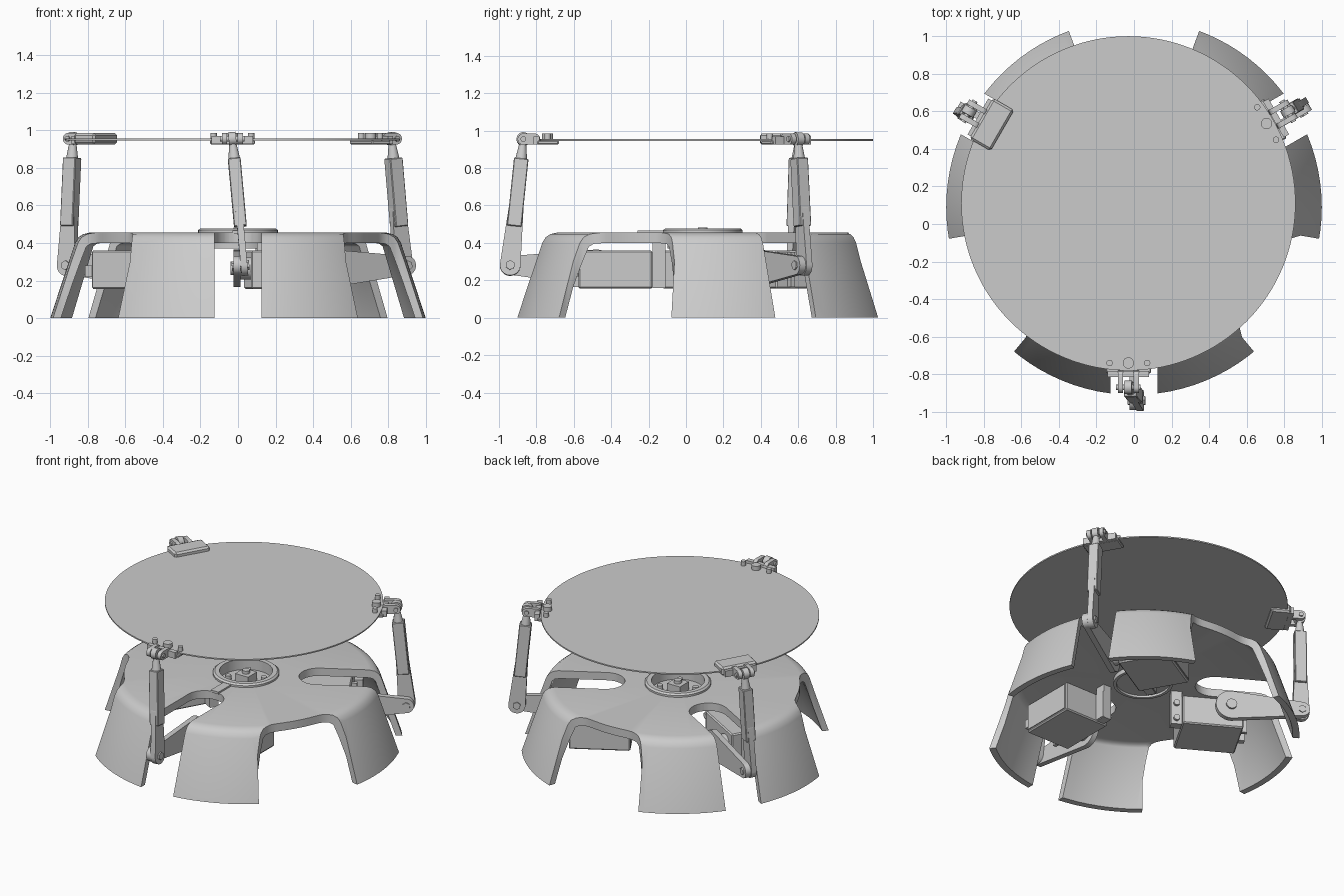
import bpy, bmesh
from math import sin, cos, pi, radians
from mathutils import Vector, Matrix

cube = bpy.data.objects.get("Cube")
if cube:
    bpy.data.objects.remove(cube, do_unlink=True)

grey = bpy.data.materials.new("light grey")
grey.use_nodes = True
grey.diffuse_color = (0.6, 0.6, 0.6, 1)
grey.node_tree.nodes["Principled BSDF"].inputs["Base Color"].default_value = (0.6, 0.6, 0.6, 1)


def finish(name, bm, M=Matrix(), smooth=True):
    bmesh.ops.recalc_face_normals(bm, faces=bm.faces)
    me = bpy.data.meshes.new(name)
    bm.to_mesh(me)
    bm.free()
    me.transform(M)
    me.materials.append(grey)
    me.shade_smooth() if smooth else me.shade_flat()
    me.set_sharp_from_angle(angle=radians(32))
    ob = bpy.data.objects.new(name, me)
    bpy.context.collection.objects.link(ob)
    return ob


def box(name, x, y, z, M=Matrix(), bevel=0.0):
    bm = bmesh.new()
    bmesh.ops.create_cube(bm, size=1)
    for v in bm.verts:
        v.co = [(a + b) / 2 + c * (b - a) for (a, b), c in zip((x, y, z), v.co)]
    if bevel:
        bmesh.ops.bevel(bm, geom=bm.edges[:], offset=bevel, segments=1, affect='EDGES')
    return finish(name, bm, M, False)


def rod(name, p, q, r, M=Matrix(), sides=24, r2=None):
    p, q = Vector(p), Vector(q)
    bm = bmesh.new()
    bmesh.ops.create_cone(bm, cap_ends=True, segments=sides, radius1=r,
                          radius2=r if r2 is None else r2, depth=(q - p).length)
    turn = (q - p).to_track_quat('Z', 'Y').to_matrix().to_4x4()
    return finish(name, bm, M @ Matrix.Translation((p + q) / 2) @ turn)


def prism(name, pts, lo, hi, M=Matrix()):
    bm = bmesh.new()
    f = bm.faces.new([bm.verts.new((x, y, lo)) for x, y in pts])
    ext = bmesh.ops.extrude_face_region(bm, geom=[f])["geom"]
    for v in ext:
        if isinstance(v, bmesh.types.BMVert):
            v.co.z = hi
    return finish(name, bm, M)


def link(name, a, b, lo, hi, M):
    """Flat bar with round ends; a and b are (x, z, radius), thickness along y."""
    ax, az, ar = a
    bx, bz, br = b
    d = Vector((bx - ax, bz - az))
    heading = Vector((1, 0)).angle_signed(d.normalized()) * -1
    n = 16
    pts = [(ax + ar * cos(heading + pi / 2 + pi * i / n), az + ar * sin(heading + pi / 2 + pi * i / n))
           for i in range(n + 1)]
    pts += [(bx + br * cos(heading - pi / 2 + pi * i / n), bz + br * sin(heading - pi / 2 + pi * i / n))
            for i in range(n + 1)]
    return prism(name, pts, -hi, -lo, M @ Matrix.Rotation(pi / 2, 4, 'X'))


def lathe(name, profile, M, steps=96):
    bm = bmesh.new()
    vs = [bm.verts.new((r, 0, z)) for r, z in profile]
    es = [bm.edges.new((vs[i], vs[(i + 1) % len(vs)])) for i in range(len(vs))]
    bmesh.ops.spin(bm, geom=vs + es, cent=(0, 0, 0), axis=(0, 0, 1), angle=2 * pi,
                   steps=steps, use_merge=True)
    bmesh.ops.remove_doubles(bm, verts=bm.verts, dist=0.0005)
    return finish(name, bm, M)


def cut(ob, cutters):
    for c in cutters:
        c.hide_render = True
        m = ob.modifiers.new("cut", 'BOOLEAN')
        m.operation, m.solver, m.object = 'DIFFERENCE', 'EXACT', c
    bpy.context.view_layer.update()
    done = bpy.data.meshes.new_from_object(ob.evaluated_get(bpy.context.evaluated_depsgraph_get()))
    ob.modifiers.clear()
    ob.data = done
    done.shade_smooth()
    done.set_sharp_from_angle(angle=radians(32))
    for c in cutters:
        bpy.data.objects.remove(c, do_unlink=True)


base_at = Matrix.Translation((0, 0.09, 0))
plate_at = Matrix.Translation((-0.03, 0.11, 0))
arms = {"front": -90, "left": 30, "right": 150}


def spin(deg):
    return Matrix.Rotation(radians(deg), 4, 'Z')


# Base shell: domed skirt, cut into six legs by slots and windows
shell = lathe("base_shell", [(0.18, 0.455), (0.79, 0.455), (0.825, 0.447), (0.85, 0.43), (0.868, 0.4),
                             (1.0, 0), (0.957, 0), (0.828, 0.38), (0.81, 0.395), (0.78, 0.4),
                             (0.18, 0.4)], base_at)
cutters = []
half = 20.3
for side, az in arms.items():
    slot = [(0.465 + 0.125 * cos(pi / 2 + pi * i / 16), 0.125 * sin(pi / 2 + pi * i / 16)) for i in range(17)]
    slot += [(1.3, -0.125), (1.3, 0.125)]
    cutters.append(prism("slot_cutter", slot, -0.1, 0.6, base_at @ spin(az)))
    window = [(1.3, -half), (0.96, -half)]
    window += [(0.78 + 0.12 * abs(i / 14) ** 6, half * i / 14) for i in range(-14, 15)]
    window += [(0.96, half), (1.3, half)]
    window = [(r * cos(radians(a)), r * sin(radians(a))) for r, a in window]
    cutters.append(prism("window_cutter", window, -0.1, 0.6, base_at @ spin(az + 60)))
cut(shell, cutters)

# Central hub
lathe("hub_ring", [(0.17, 0.478), (0.2, 0.478), (0.212, 0.468), (0.212, 0.452), (0.19, 0.44),
                   (0.19, 0.37), (0.17, 0.37)], base_at, 48)
rod("hub_floor", (0, 0, 0.385), (0, 0, 0.405), 0.18, base_at, 48)
box("hub_block", (-0.05, 0.05), (-0.05, 0.05), (0.4, 0.462), base_at)
rod("hub_pin", (0, 0, 0.46), (0, 0, 0.483), 0.025, base_at, 12)
for i in range(4):
    x, y = 0.115 * cos(pi * i / 2 + 0.5), 0.115 * sin(pi * i / 2 + 0.5)
    rod(f"hub_screw_{i + 1}", (x, y, 0.4), (x, y, 0.44), 0.02, base_at, 12)
box("cable_ridge", (0.2, 0.35), (-0.03, 0.03), (0.45, 0.466), base_at @ spin(-90))

# Round platform
rod("platform", (0, 0, 0.946), (0, 0, 0.955), 0.89, plate_at, 128)

for side, az in arms.items():
    M = base_at @ spin(az)      # local x points outward, y sideways
    P = plate_at @ spin(az)

    # Servo motor and its mount
    box(side + "_servo_body", (0.27, 0.665), (0.07, 0.41), (0.155, 0.36), M, 0.008)
    box(side + "_servo_lid", (0.285, 0.65), (0.4, 0.416), (0.17, 0.345), M)
    box(side + "_servo_flange", (0.2, 0.7), (0.14, 0.165), (0.165, 0.35), M)
    box(side + "_servo_cable_plug", (0.66, 0.72), (0.34, 0.38), (0.22, 0.28), M)
    box(side + "_servo_mount", (0.2, 0.27), (0.1, 0.16), (0.16, 0.41), M)
    for z in (0.2, 0.31):
        rod(f"{side}_mount_screw_{z}", (0.235, 0.08, z), (0.235, 0.11, z), 0.02, M, 12)
    rod(side + "_servo_shaft", (0.57, 0.0, 0.265), (0.57, 0.08, 0.265), 0.06, M)

    # Crank arm
    link(side + "_crank", (0.57, 0.265, 0.1), (1.03, 0.28, 0.05), -0.025, 0.012, M)
    rod(side + "_crank_screw", (0.57, -0.04, 0.265), (0.57, -0.02, 0.265), 0.035, M, 12)

    # Push rod from the crank tip to the platform joint
    low = M @ Vector((1.03, 0.032, 0.28))
    top = P @ Vector((0.98, 0, 0.955))
    up = (top - low).normalized()
    across = M.to_3x3() @ Vector((0, 1, 0))
    across = (across - up * across.dot(up)).normalized()
    R = Matrix((across.cross(up), across, up)).transposed().to_4x4()
    R = Matrix.Translation(low) @ R
    link(side + "_rod_lower", (0, 0, 0.055), (0, 0.3, 0.04), -0.018, 0.018, R)
    box(side + "_rod_upper", (-0.039, 0.039), (-0.034, 0.034), (0.21, 0.575), R, 0.004)
    rod(side + "_rod_bolt", (0, -0.065, 0), (0, 0.028, 0), 0.026, R, 6)
    rod(side + "_rod_neck", (0, 0, 0.57), (0, 0, 0.66), 0.032, R, 12, 0.018)
    length = (top - low).length
    rod(side + "_rod_eye", (0, -0.02, length), (0, 0.02, length), 0.036, R)

    # Forked joint on the platform rim
    for s in (-1, 1):
        link(f"{side}_fork_{'a' if s < 0 else 'b'}", (0.92, 0.955, 0.03), (0.98, 0.955, 0.03),
             s * 0.042 - 0.014, s * 0.042 + 0.014, P)
    rod(side + "_joint_pin", (0.98, -0.065, 0.955), (0.98, 0.065, 0.955), 0.015, P, 12)
    box(side + "_joint_bar", (0.892, 0.925), (-0.11, 0.11), (0.926, 0.97), P)
    if side == "right":
        box(side + "_clamp", (0.775, 0.905), (-0.125, 0.125), (0.925, 0.985), P, 0.012)
    else:
        box(side + "_clamp", (0.79, 0.905), (-0.12, 0.12), (0.925, 0.947), P, 0.006)
        for i, (t, r) in enumerate(((-0.1, 0.017), (0, 0.03), (0.1, 0.017))):
            rod(f"{side}_clamp_pin_{i + 1}", (0.85, t, 0.94), (0.85, t, 0.985), r, P, 16)
